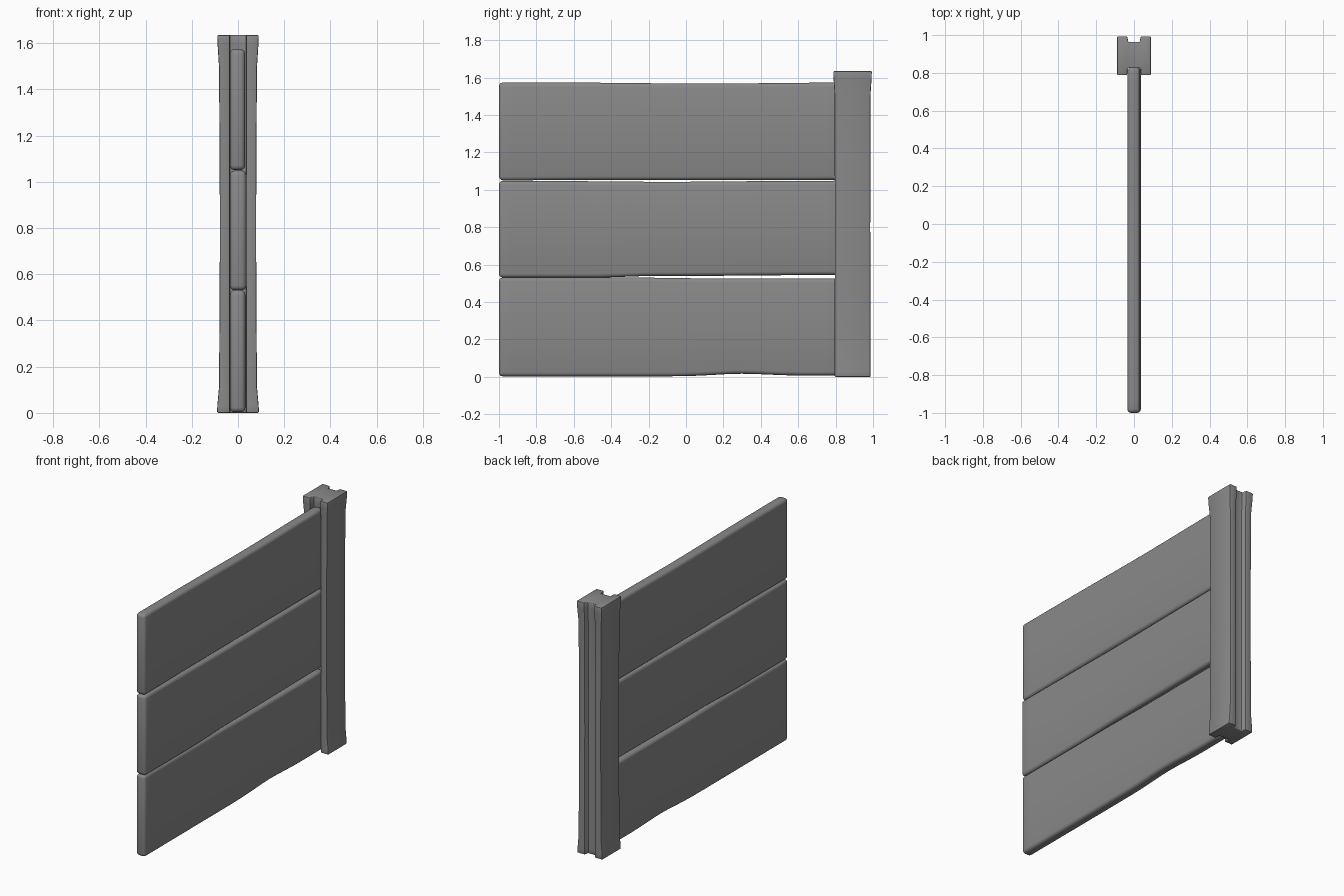
import bpy
import bmesh
import math

cube = bpy.data.objects.get("Cube")
if cube:
    bpy.data.objects.remove(cube, do_unlink=True)

concrete = bpy.data.materials.new("grey_concrete")
concrete.use_nodes = True
colour = (0.25, 0.25, 0.25, 1)
concrete.diffuse_color = colour
concrete.node_tree.nodes["Principled BSDF"].inputs["Base Color"].default_value = colour


def loft(name, sections, radius, segments):
    """Skin closed sections, cap the ends and round the hard edges."""
    bm = bmesh.new()
    rings = [[bm.verts.new(p) for p in section] for section in sections]
    for a, b in zip(rings, rings[1:]):
        n = len(a)
        for i in range(n):
            j = (i + 1) % n
            bm.faces.new((a[i], a[j], b[j], b[i]))
    bm.faces.new(rings[0][::-1])
    bm.faces.new(rings[-1])
    bmesh.ops.recalc_face_normals(bm, faces=bm.faces)
    hard = [e for e in bm.edges if e.calc_face_angle(0) > math.radians(40)]
    bmesh.ops.bevel(bm, geom=hard, offset=radius, segments=segments,
                    profile=0.5, affect='EDGES', clamp_overlap=True)
    mesh = bpy.data.meshes.new(name)
    bm.to_mesh(mesh)
    bm.free()
    mesh.materials.append(concrete)
    obj = bpy.data.objects.new(name, mesh)
    bpy.context.collection.objects.link(obj)
    bpy.ops.object.select_all(action='DESELECT')
    obj.select_set(True)
    bpy.context.view_layer.objects.active = obj
    bpy.ops.object.shade_smooth_by_angle(angle=math.radians(35))


def bump(y, centre, width):
    return math.exp(-((y - centre) / width) ** 2)


def step(y, start, end):
    t = min(max((y - start) / (end - start), 0), 1)
    return t * t * (3 - 2 * t)


def panel(name, left, right, low, high):
    """Horizontal slab whose worn edges follow functions of y."""
    sections = []
    count = 24
    for i in range(count + 1):
        y = -1 + 1.83 * i / count
        sections.append([(left, y, low(y)), (right, y, low(y)),
                         (right, y, high(y)), (left, y, high(y))])
    loft(name, sections, 0.02, 3)


# Three stacked slabs with slightly uneven edges
panel("bottom_panel", -0.034, 0.032,
      lambda y: 0.003 + 0.014 * bump(y, 0.3, 0.2) + 0.005 * step(y, 0.3, 0.8),
      lambda y: 0.531 - 0.005 * step(y, -0.3, 0.2))
panel("middle_panel", -0.035, 0.036,
      lambda y: 0.531 + 0.009 * step(y, -0.5, -0.15) + 0.005 * step(y, 0, 0.8),
      lambda y: 1.049 - 0.006 * bump(y, -0.1, 0.5))
panel("top_panel", -0.035, 0.031,
      lambda y: 1.051 + 0.002 * step(y, -0.9, -0.6),
      lambda y: 1.574 - 0.006 * bump(y, 0.1, 0.45))

# Slotted post: half outline mirrored, flared at both ends
half = [(0.035, 0.83), (0.036, 0.795), (0.08, 0.795),
        (0.08, 0.986), (0.036, 0.986), (0.03, 0.958)]
outline = half + [(-x, y) for x, y in reversed(half)]
stations = [(0, 1.13, 1.0), (0.03, 1.12, 1.0), (0.11, 1.03, 1.0),
            (0.4, 1.0, 1.0), (0.8, 0.98, 0.99), (1.2, 1.0, 1.0),
            (1.5, 1.03, 1.0), (1.59, 1.1, 1.06), (1.635, 1.12, 1.08)]
post = []
for z, wide, deep in stations:
    post.append([(x * (wide if abs(x) > 0.05 else 1),
                  0.89 + (y - 0.89) * deep, z) for x, y in outline])
loft("slotted_post", post, 0.005, 2)
